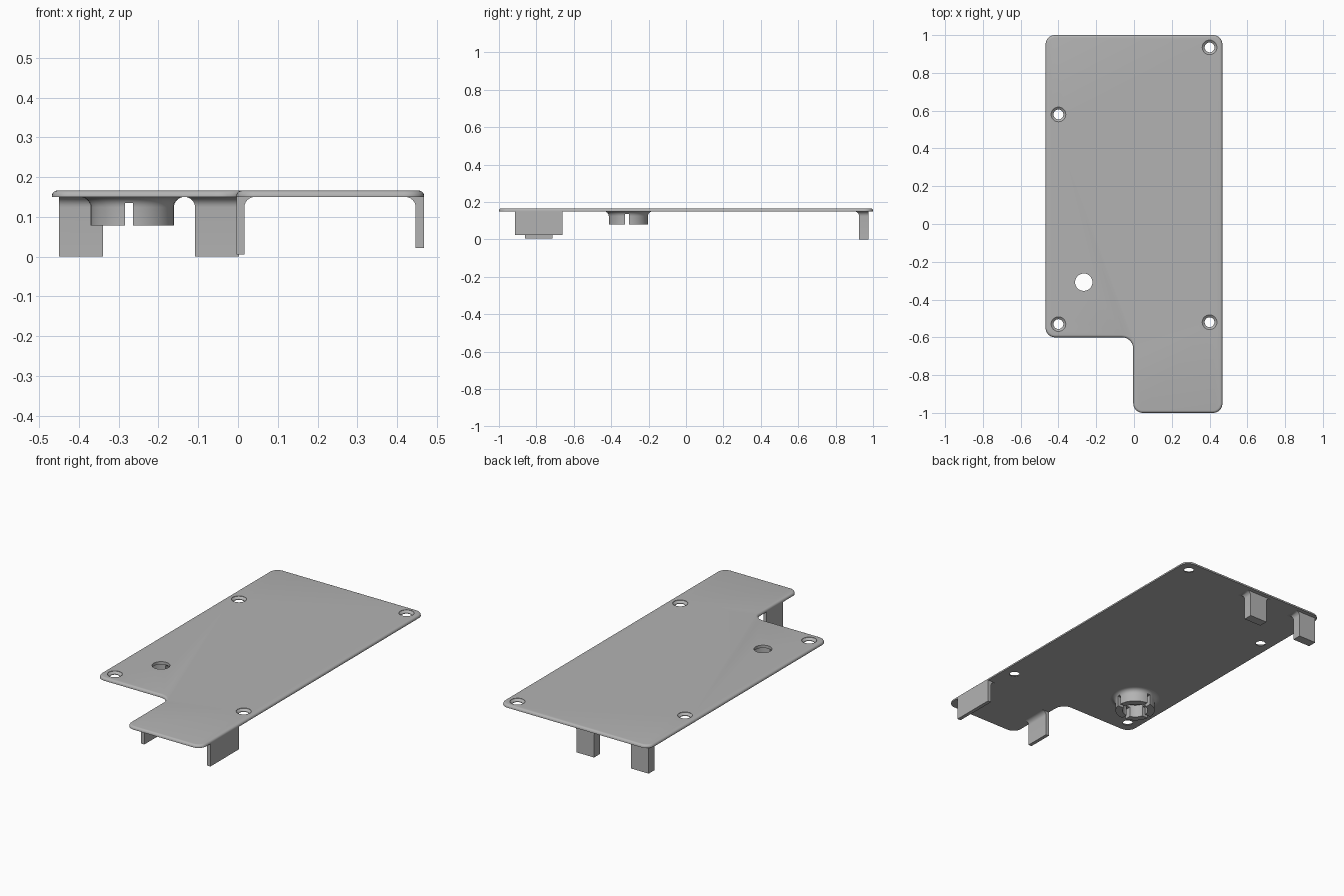
import bpy, bmesh, math

if "Cube" in bpy.data.objects:
    bpy.data.objects.remove(bpy.data.objects["Cube"])

BOTTOM, TOP = 0.15, 0.166
R = 0.026                      # fillet under the plate

grey = bpy.data.materials.new("grey plastic")
grey.diffuse_color = (0.45, 0.45, 0.45, 1)
grey.use_nodes = True
grey.node_tree.nodes["Principled BSDF"].inputs["Base Color"].default_value = grey.diffuse_color


def loft(name, loops, cyclic=False):
    """Skin a stack of equal-length loops; cap the ends or join them."""
    bm = bmesh.new()
    rings = [[bm.verts.new(p) for p in loop] for loop in loops]
    n = len(rings[0])
    pairs = list(zip(rings, rings[1:])) + ([(rings[-1], rings[0])] if cyclic else [])
    for a, b in pairs:
        for i in range(n):
            j = (i + 1) % n
            bm.faces.new((a[i], a[j], b[j], b[i]))
    if not cyclic:
        bm.faces.new(rings[0][::-1])
        bm.faces.new(rings[-1])
    bmesh.ops.recalc_face_normals(bm, faces=bm.faces)
    me = bpy.data.meshes.new(name)
    bm.to_mesh(me)
    bm.free()
    ob = bpy.data.objects.new(name, me)
    bpy.context.collection.objects.link(ob)
    me.materials.append(grey)
    return ob


def lathe(name, profile, cx, cy, n=40, cyclic=False):
    loops = [[(cx + r * math.cos(2 * math.pi * i / n),
               cy + r * math.sin(2 * math.pi * i / n), z) for i in range(n)]
             for r, z in profile]
    return loft(name, loops, cyclic)


def outline(corners, inset, z, steps=8):
    """Right-angled outline with round corners, shrunk inward by inset."""
    pts, n = [], len(corners)
    for i, (x, y, r) in enumerate(corners):
        px, py, _ = corners[i - 1]
        qx, qy, _ = corners[(i + 1) % n]
        la, lb = math.hypot(x - px, y - py), math.hypot(qx - x, qy - y)
        ax, ay, bx, by = (x - px) / la, (y - py) / la, (qx - x) / lb, (qy - y) / lb
        turn = ax * by - ay * bx
        cx, cy = x + r * (bx - ax), y + r * (by - ay)
        rad = r - inset * turn
        for k in range(steps + 1):
            t = math.pi / 2 * k / steps
            pts.append((cx + rad * (ax * math.sin(t) - bx * math.cos(t)),
                        cy + rad * (ay * math.sin(t) - by * math.cos(t)), z))
    return pts


def flare(steps=6):
    """Quarter-round fillet as (outward offset, z)."""
    return [(R * (1 - math.cos(t)), BOTTOM - R + R * math.sin(t))
            for t in (math.pi / 2 * k / steps for k in range(steps + 1))]


def tab(name, x0, x1, y0, y1, z0, sides):
    """Post hanging from the plate, filleted on sides (-x, +x, -y, +y)."""
    a, b, c, d = sides
    levels = [(0, z0)] + flare() + [(R, BOTTOM + 0.002)]
    return loft(name, [[(x0 - o * a, y0 - o * c, z), (x1 + o * b, y0 - o * c, z),
                        (x1 + o * b, y1 + o * d, z), (x0 - o * a, y1 + o * d, z)]
                       for o, z in levels])


def box(name, x0, x1, y0, y1, z0, z1):
    return loft(name, [[(x0, y0, z), (x1, y0, z), (x1, y1, z), (x0, y1, z)]
                       for z in (z0, z1)])


def cut(target, cutter):
    cutter.hide_render = True
    cutter.hide_set(True)
    m = target.modifiers.new("cut", 'BOOLEAN')
    m.operation, m.solver, m.object = 'DIFFERENCE', 'EXACT', cutter


def finish(ob):
    """Apply the cuts, then smooth the curved faces."""
    bpy.ops.object.select_all(action='DESELECT')
    bpy.context.view_layer.objects.active = ob
    ob.select_set(True)
    for m in list(ob.modifiers):
        bpy.ops.object.modifier_apply(modifier=m.name)
    bpy.ops.object.shade_smooth_by_angle(angle=math.radians(32))


# Cover plate with a notch and a rounded top edge
corners = [(-0.004, -1, 0.05), (0.468, -1, 0.05), (0.468, 1, 0.05),
           (-0.468, 1, 0.05), (-0.468, -0.6, 0.05), (-0.004, -0.6, 0.06)]
E = 0.013
edge = [(0, BOTTOM)] + [(E * (1 - math.cos(t)), TOP - E + E * math.sin(t))
                        for t in (math.pi / 10 * k for k in range(6))]
plate = loft("cover_plate", [outline(corners, o, z) for o, z in edge])

# Countersunk screw holes
for i, (x, y) in enumerate([(-0.4, 0.58), (0.4, 0.935), (-0.4, -0.53), (0.4, -0.52)]):
    cut(plate, lathe(f"screw_hole_cutter_{i}",
                     [(0.026, 0.1), (0.026, 0.153), (0.039, TOP - 0.002),
                      (0.039, TOP + 0.02)], x, y, 32))

# Button hole
CX, CY = -0.266, -0.308
cut(plate, lathe("button_hole_cutter", [(0.046, 0.1), (0.046, 0.2)], CX, CY))
finish(plate)

# Slotted collar below the button hole
collar = lathe("button_collar",
               [(0.068, BOTTOM + 0.002), (0.068, 0.078), (0.105, 0.078)]
               + [(0.105 + o, z) for o, z in flare()] + [(0.105 + R, BOTTOM + 0.002)],
               CX, CY, 48, cyclic=True)
SX, SY = CX - 0.008, CY - 0.008
cut(collar, box("slot_cutter_x", SX - 0.2, SX + 0.2, SY - 0.01, SY + 0.01, 0.05, 0.135))
cut(collar, box("slot_cutter_y", SX - 0.01, SX + 0.01, SY - 0.2, SY + 0.2, 0.05, 0.135))
finish(collar)

# Two back legs and two thin front tabs
finish(tab("back_leg_left", -0.45, -0.34, 0.925, 0.976, 0, (0, 1, 1, 0)))
finish(tab("back_leg_right", -0.108, 0.002, 0.925, 0.976, 0, (1, 1, 1, 0)))
finish(tab("front_tab_right", 0.447, 0.468, -0.915, -0.66, 0.022, (1, 0, 0, 0)))
finish(tab("front_tab_left", -0.004, 0.016, -0.86, -0.715, 0.005, (0, 1, 0, 0)))
